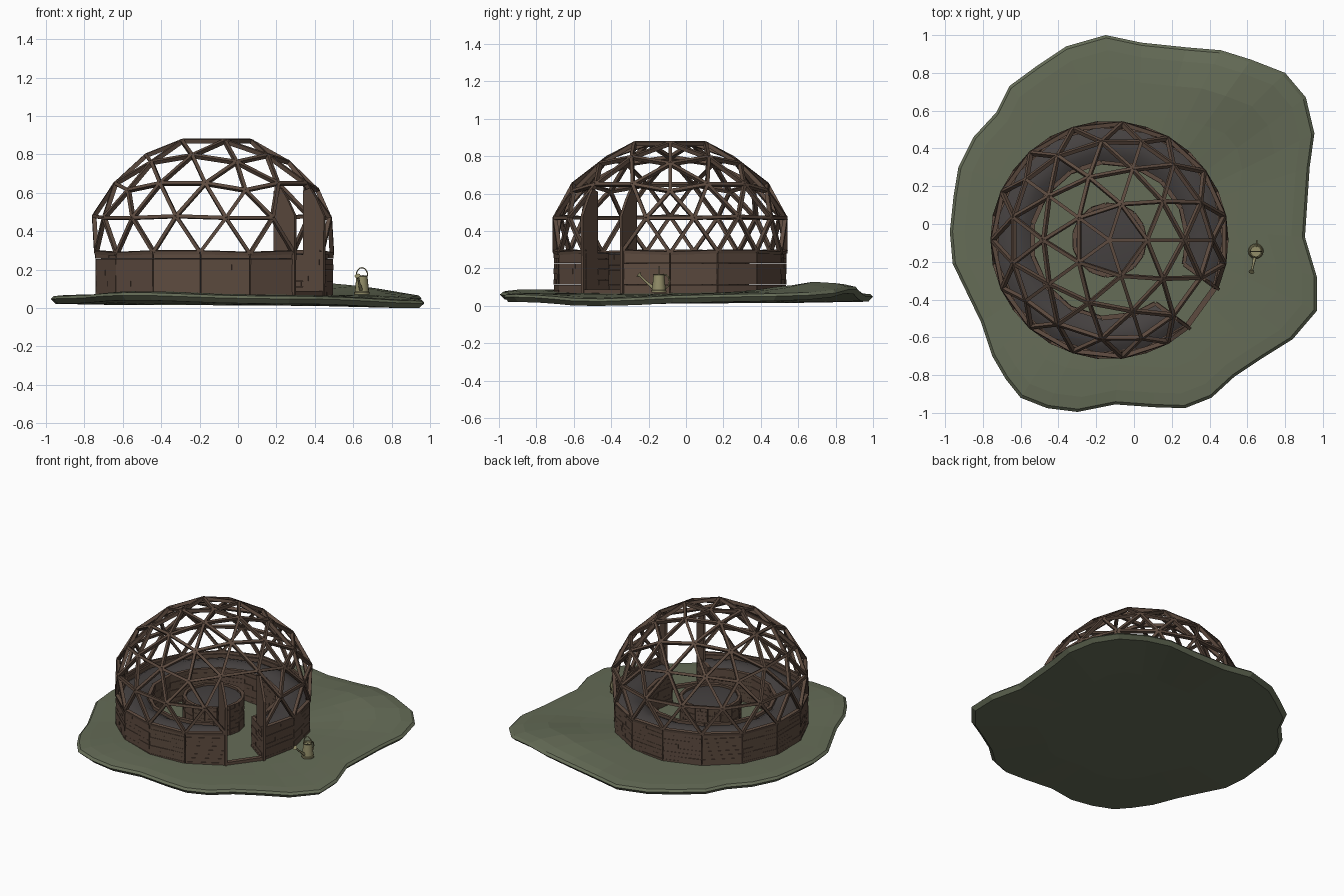
import bpy, bmesh, math, random
from math import sin, cos, radians, exp, sqrt
from mathutils import Vector, Matrix

if "Cube" in bpy.data.objects:
    bpy.data.objects.remove(bpy.data.objects["Cube"])
random.seed(4)

CX, CY, R = -0.13, -0.085, 0.63
C = Vector((CX, CY, 0))
DOOR = radians(-36)
AX = Vector((cos(DOOR), sin(DOOR), 0))      # out through the doorway
SD = Vector((-sin(DOOR), cos(DOOR), 0))     # across the doorway
HALF = 0.129

def material(name, rgb):
    m = bpy.data.materials.new(name)
    m.diffuse_color = (*rgb, 1)
    m.use_nodes = True
    m.node_tree.nodes["Principled BSDF"].inputs["Base Color"].default_value = m.diffuse_color
    return m
GRASS = material("grass", (0.13, 0.15, 0.095))
WOOD = material("wood", (0.11, 0.07, 0.05))
SOIL = material("soil", (0.06, 0.053, 0.052))
METAL = material("can_paint", (0.29, 0.27, 0.14))

def finish(bm, name, mat, smooth=False):
    bmesh.ops.recalc_face_normals(bm, faces=bm.faces)
    me = bpy.data.meshes.new(name)
    bm.to_mesh(me)
    bm.free()
    me.materials.append(mat)
    for p in me.polygons:
        p.use_smooth = smooth
    ob = bpy.data.objects.new(name, me)
    bpy.context.collection.objects.link(ob)
    return ob

def beam(bm, p, q, w, h, up):
    """Box from p to q, w wide, h deep along 'up'."""
    d = (q - p).normalized()
    side = d.cross(up).normalized()
    u = side.cross(d)
    m = Matrix((d * (q - p).length, side * w, u * h)).transposed().to_4x4()
    m.translation = (p + q) / 2
    bmesh.ops.create_cube(bm, size=1, matrix=m)

# --- ground: irregular slab with a low mound
outline = [(-.15, 1), (.04, .96), (.28, .935), (.46, .92), (.62, .87), (.8, .8), (.91, .67),
           (.955, .48), (.93, .3), (.905, -.07), (.968, -.28), (.968, -.46), (.84, -.61),
           (.68, -.71), (.53, -.81), (.41, -.92), (.27, -.975), (.11, -.97), (-.1, -.955),
           (-.3, -.995), (-.46, -.975), (-.6, -.92), (-.68, -.82), (-.75, -.7), (-.81, -.52),
           (-.96, -.21), (-.975, -.04), (-.955, .15), (-.93, .3), (-.85, .46), (-.73, .59),
           (-.66, .73), (-.51, .84), (-.36, .94)]
def bump(x, y, a, b, s):
    return exp(-((x - a) ** 2 + (y - b) ** 2) / s ** 2)
def height(x, y):
    return (0.07 + 0.06 * bump(x, y, .5, .72, .3) + 0.02 * bump(x, y, -.5, -.85, .35)
            - 0.025 * bump(x, y, .95, -.5, .4))
bm = bmesh.new()
rings = []
for s, drop in ((.2, 0), (.4, 0), (.6, 0), (.78, 0), (.92, .002), (.985, .008), (1, .022), (.975, .048), (.6, .055)):
    rings.append([bm.verts.new((x * s, y * s, max(0, height(x * s, y * s) - drop))) for x, y in outline])
n = len(outline)
for a, b in zip(rings, rings[1:]):
    for i in range(n):
        bm.faces.new((a[i], a[(i + 1) % n], b[(i + 1) % n], b[i]))
bm.faces.new(rings[0])
bm.faces.new(rings[-1])
finish(bm, "ground", GRASS)

# --- dome: three-way split icosahedron, upper five rings, slightly squashed
s5, c5 = 2 / sqrt(5), 1 / sqrt(5)
top = Vector((0, 0, 1))
B = [Vector((s5 * cos(radians(72 * k)), s5 * sin(radians(72 * k)), c5)) for k in range(5)]
D = [Vector((s5 * cos(radians(72 * k + 36)), s5 * sin(radians(72 * k + 36)), -c5)) for k in range(5)]
tris = []
for k in range(5):
    j = (k + 1) % 5
    tris += [(top, B[k], B[j]), (B[k], D[k], B[j]), (D[k], D[j], B[j])]
edges = {}
for a, b, c in tris:
    def node(i, j):
        return ((a * (3 - i - j) + b * i + c * j) / 3).normalized()
    for i in range(3):
        for j in range(3 - i):
            t = (node(i, j), node(i + 1, j), node(i, j + 1))
            for p, q in ((t[0], t[1]), (t[1], t[2]), (t[2], t[0])):
                key = tuple(sorted((tuple(round(v, 3) + 0.0 for v in p), tuple(round(v, 3) + 0.0 for v in q))))
                edges[key] = (p, q)
def place(v):
    f = .92 if v.z > .9 else .91 if v.z > .6 else .965 if v.z > .4 else 1
    return C + Vector((v.x * R * f, v.y * R * f, .38 + .52 * min(v.z, .94)))
def in_door(v):
    return abs(v.z - .188) < .03 and Vector((v.x, v.y, 0)).normalized().dot(AX) > .99
bm = bmesh.new()
for p, q in edges.values():
    mid = p + q
    low = p.z < 0 and q.z < 0
    if min(p.z, q.z) < -.3 or in_door(p) or in_door(q):
        continue
    if low and Vector((mid.x, mid.y, 0)).normalized().dot(AX) > .98:
        continue
    beam(bm, place(p), place(q), .018, .022, mid.normalized())
finish(bm, "dome_struts", WOOD)

# --- door side panels following the dome curve, and threshold
profile = [(.49, .06), (.622, .06), (.625, .48), (.575, .57), (.535, .625), (.49, .61)]
for side, name in ((1, "door_panel_right"), (-1, "door_panel_left")):
    bm = bmesh.new()
    f = bm.faces.new([bm.verts.new(C + AX * a + SD * side * (HALF - .008) + Vector((0, 0, z))) for a, z in profile])
    ex = bmesh.ops.extrude_face_region(bm, geom=[f])["geom"]
    bmesh.ops.translate(bm, verts=[v for v in ex if isinstance(v, bmesh.types.BMVert)], vec=SD * side * .016)
    finish(bm, name, WOOD)
bm = bmesh.new()
beam(bm, C + AX * .6 - SD * HALF + Vector((0, 0, .075)), C + AX * .6 + SD * HALF + Vector((0, 0, .075)), .03, .025, Vector((0, 0, 1)))
finish(bm, "door_threshold", WOOD)

# --- plank walls
def plank_wall(name, pts, z0, z1, rows, thick):
    bm = bmesh.new()
    h = (z1 - z0) / rows
    up = Vector((0, 0, 1))
    for p, q in zip(pts, pts[1:]):
        for r in range(rows):
            cut = random.uniform(.3, .7)
            for a, b in ((0, cut), (cut, 1)):
                z = up * (z0 + h * (r + .5))
                beam(bm, p.lerp(q, a) + z, p.lerp(q, b) + z, thick + random.uniform(-.004, .004), h * .97, up)
    return finish(bm, name, WOOD)

def c_ring(r):
    """Fifteen-sided ring, open at the doorway with parallel ends."""
    pts = [C + Vector((r * cos(radians(a)), r * sin(radians(a)), 0)) for a in range(0, 289, 24)]
    along = AX * sqrt(r * r - HALF * HALF)
    return [C + along + SD * HALF] + pts + [C + along - SD * HALF]

outer, inner = c_ring(.612), c_ring(.415)
plank_wall("outer_wall", outer, .055, .285, 8, .026)
plank_wall("inner_wall", inner, .055, .275, 8, .022)
plank_wall("bed_end_right", [outer[0], inner[0]], .055, .28, 8, .022)
plank_wall("bed_end_left", [outer[-1], inner[-1]], .055, .28, 8, .022)

# --- soil in the ring bed, gently heaped
bm = bmesh.new()
rows = [[bm.verts.new(p + Vector((0, 0, z))) for p in c_ring(r)]
        for r, z in ((.608, .25), (.57, .272), (.52, .285), (.465, .275), (.418, .25))]
for a, b in zip(rows, rows[1:]):
    for i in range(len(a) - 1):
        bm.faces.new((a[i], a[i + 1], b[i + 1], b[i]))
ob = finish(bm, "ring_bed_soil", SOIL, True)

# --- round bed in the middle
mid = [C + Vector((.188 * cos(radians(24 * k)), .188 * sin(radians(24 * k)), 0)) for k in range(16)]
plank_wall("centre_bed_wall", mid, .055, .275, 8, .022)
bm = bmesh.new()
hub = bm.verts.new(C + Vector((0, 0, .28)))
rim = [bm.verts.new(p + Vector((0, 0, .258))) for p in mid[:15]]
for i in range(15):
    bm.faces.new((hub, rim[i], rim[(i + 1) % 15]))
finish(bm, "centre_bed_soil", SOIL, True)

# --- watering can
K = Vector((.645, -.145, 0))
bm = bmesh.new()
prev = None
for r, z in ((.001, .07), (.04, .07), (.041, .082), (.037, .085), (.029, .165), (.032, .17), (.026, .17), (.026, .16), (.001, .16)):
    ring = [bm.verts.new(K + Vector((r * cos(t * math.tau / 16), r * sin(t * math.tau / 16), z))) for t in range(16)]
    if prev:
        for i in range(16):
            bm.faces.new((prev[i], prev[(i + 1) % 16], ring[(i + 1) % 16], ring[i]))
    prev = ring
can = finish(bm, "can_body", METAL, True)
bpy.context.view_layer.objects.active = can
can.select_set(True)
bpy.ops.object.shade_smooth_by_angle()

def tube(name, pts, r):
    cu = bpy.data.curves.new(name, "CURVE")
    cu.dimensions = "3D"
    cu.bevel_depth, cu.bevel_resolution, cu.use_fill_caps = 1, 2, True
    sp = cu.splines.new("POLY")
    sp.points.add(len(pts) - 1)
    for pt, (p, rad) in zip(sp.points, zip(pts, r)):
        pt.co = (*(K + Vector(p)), 1)
        pt.radius = rad
    cu.materials.append(METAL)
    bpy.context.collection.objects.link(bpy.data.objects.new(name, cu))

tube("can_spout", [(-.005, -.03, .095), (-.015, -.075, .135), (-.02, -.098, .158), (-.023, -.108, .168)], (.01, .006, .006, .016))
arc = [radians(18 * i) for i in range(11)]
tube("can_top_handle", [(.03 * cos(t), 0, .168 + .042 * sin(t)) for t in arc], [.003] * 11)
tube("can_back_handle", [(.006, .025 + .032 * sin(t), .13 + .038 * cos(t)) for t in arc], [.004] * 11)
